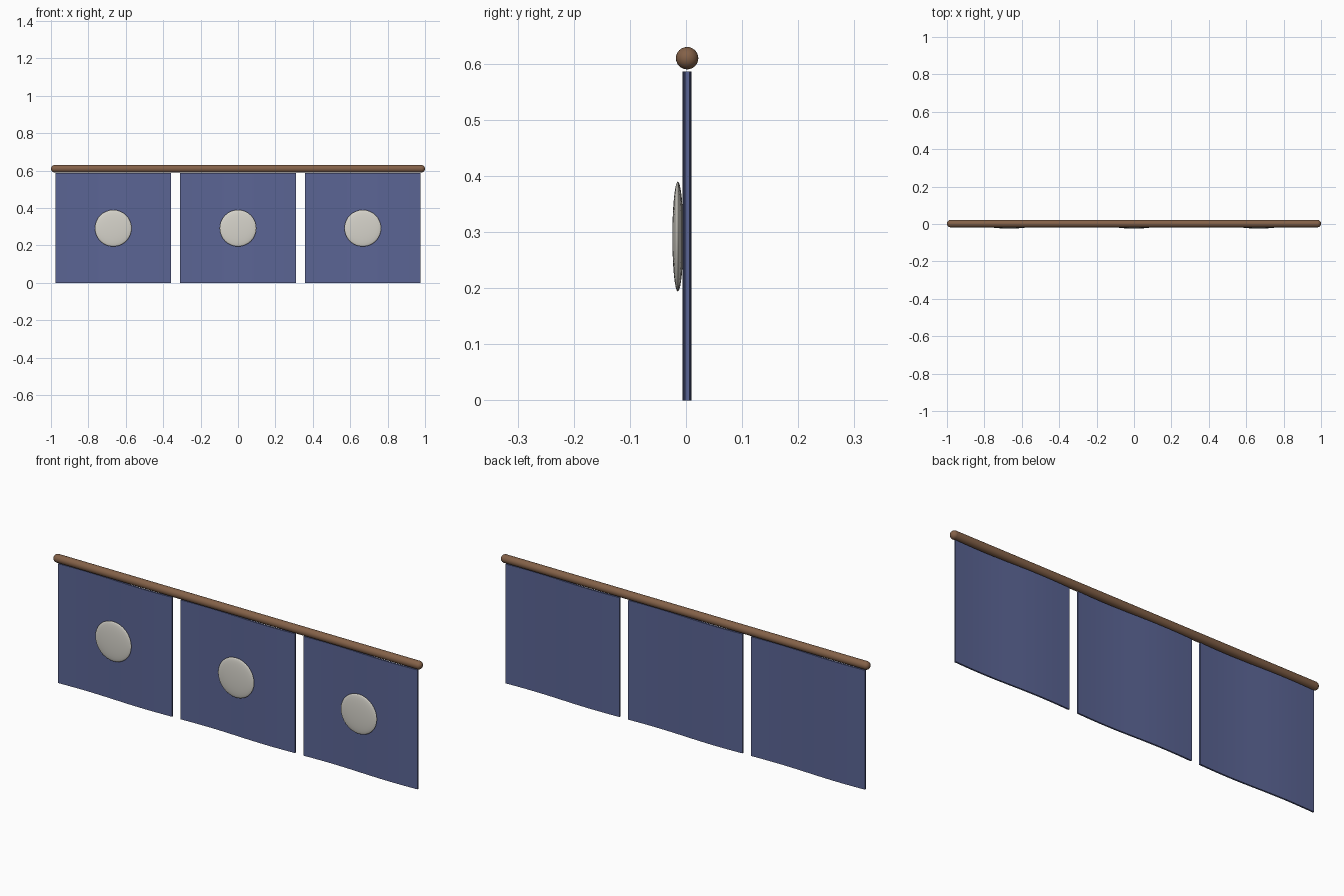
import bpy, bmesh, math
from mathutils import Matrix

if "Cube" in bpy.data.objects:
    bpy.data.objects.remove(bpy.data.objects["Cube"])


def material(name, rgb):
    m = bpy.data.materials.new(name)
    m.diffuse_color = (*rgb, 1)
    m.use_nodes = True
    m.node_tree.nodes["Principled BSDF"].inputs["Base Color"].default_value = m.diffuse_color
    return m


BLUE = material("blue cloth", (0.105, 0.13, 0.30))
CREAM = material("pale cream", (0.68, 0.66, 0.60))
WOOD = material("brown wood", (0.23, 0.12, 0.065))


def finish(name, bm, mat):
    bmesh.ops.recalc_face_normals(bm, faces=bm.faces)
    me = bpy.data.meshes.new(name)
    bm.to_mesh(me)
    bm.free()
    ob = bpy.data.objects.new(name, me)
    bpy.context.collection.objects.link(ob)
    me.materials.append(mat)
    bpy.ops.object.select_all(action='DESELECT')
    ob.select_set(True)
    bpy.context.view_layer.objects.active = ob
    bpy.ops.object.shade_smooth_by_angle(angle=math.radians(40))
    return ob


# Rod: sphere stretched into a capsule along x
R = 0.02
bm = bmesh.new()
bmesh.ops.create_uvsphere(bm, u_segments=24, v_segments=16, radius=R,
                          matrix=Matrix.Rotation(math.pi / 2, 4, 'Y'))
middle = [v for v in bm.verts if abs(v.co.x) < 1e-5]
bmesh.ops.bisect_plane(bm, geom=bm.verts[:] + bm.edges[:] + bm.faces[:],
                       plane_co=(0.001, 0, 0), plane_no=(1, 0, 0))
for v in bm.verts:
    v.co.x += (1 - R) if v.co.x > 0.0005 else -(1 - R)
    v.co.y += 0.002
    v.co.z += 0.61
finish("rod", bm, WOOD)

W, H, T = 0.62, 0.586, 0.008
for label, cx in (("left", -0.667), ("middle", 0), ("right", 0.667)):
    # Cloth panel: thin slab with a very gentle ripple
    bm = bmesh.new()
    n = 24
    rings = []
    for i in range(n + 1):
        t = i / n
        y = 0.002 + 0.004 * math.sin(t * 2 * math.pi)
        x = cx + (t - 0.5) * W
        rings.append([bm.verts.new((x, y + dy, z)) for dy, z in
                      ((-T / 2, 0), (T / 2, 0), (T / 2, H), (-T / 2, H))])
    for a, b in zip(rings, rings[1:]):
        for k in range(4):
            bm.faces.new((a[k], a[(k + 1) % 4], b[(k + 1) % 4], b[k]))
    bm.faces.new(rings[0])
    bm.faces.new(rings[-1])
    finish(label + "_panel", bm, BLUE)

    # Round emblem: flattened sphere on the front
    bm = bmesh.new()
    bmesh.ops.create_uvsphere(
        bm, u_segments=32, v_segments=16, radius=0.098,
        matrix=Matrix.Translation((cx, -0.0145, 0.292))
        @ Matrix.Diagonal((1, 0.1, 1, 1)) @ Matrix.Rotation(math.pi / 2, 4, 'X'))
    finish(label + "_disc", bm, CREAM)
